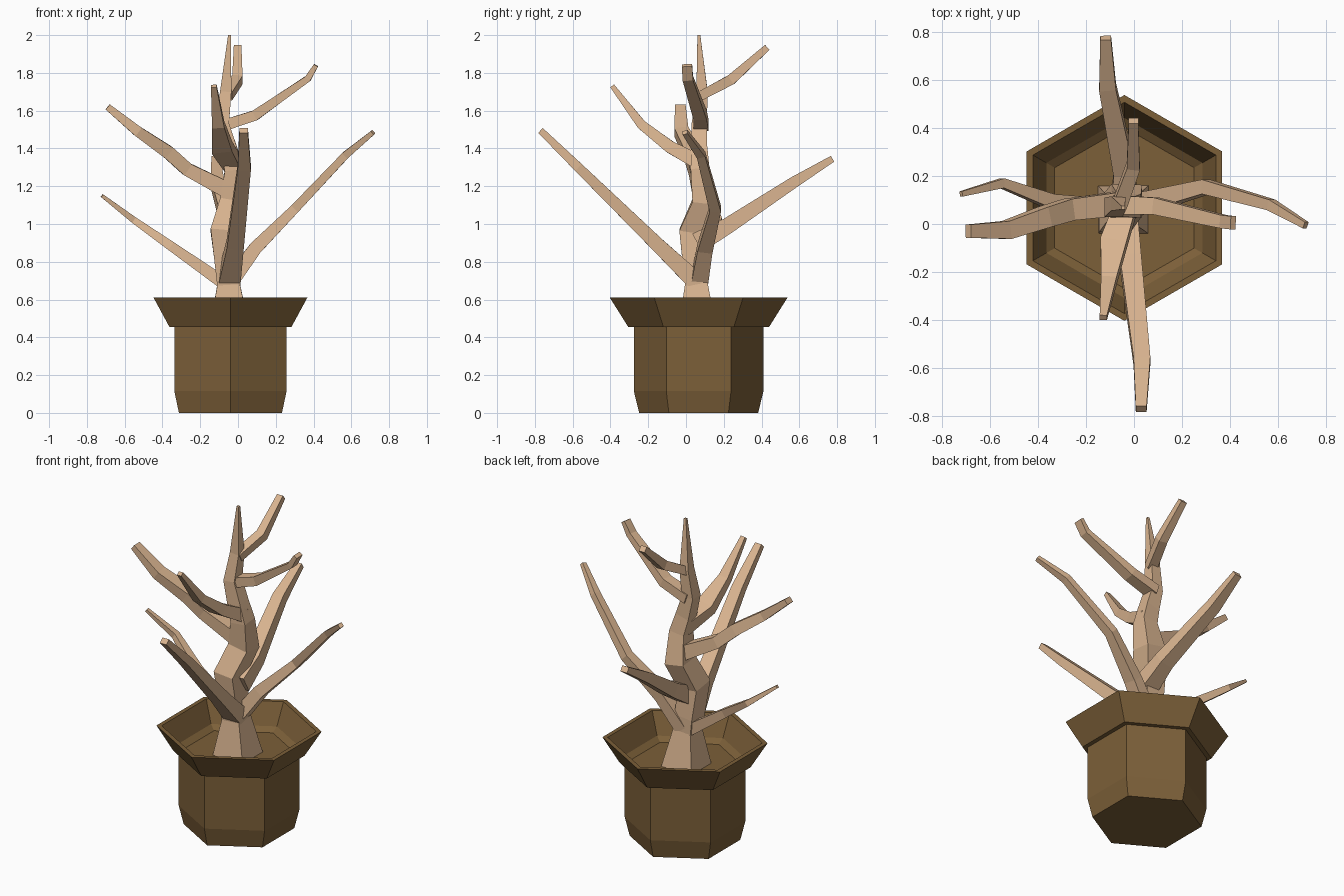
import bpy, bmesh, math
from mathutils import Vector


def material(name, col):
    m = bpy.data.materials.new(name)
    m.diffuse_color = (*col, 1)
    return m


WOOD = material("pale_wood", (0.70, 0.46, 0.28))
CLAY = material("brown_pot", (0.20, 0.115, 0.04))


def skin(name, rings, mat):
    # join successive rings of points and cap both ends
    bm = bmesh.new()
    loops = [[bm.verts.new(p) for p in r] for r in rings]
    n = len(loops[0])
    for a, b in zip(loops, loops[1:]):
        for i in range(n):
            j = (i + 1) % n
            bm.faces.new((a[i], a[j], b[j], b[i]))
    bm.faces.new(loops[0][::-1])
    bm.faces.new(loops[-1])
    bmesh.ops.recalc_face_normals(bm, faces=bm.faces)
    me = bpy.data.meshes.new(name)
    bm.to_mesh(me)
    bm.free()
    me.materials.append(mat)
    ob = bpy.data.objects.new(name, me)
    bpy.context.collection.objects.link(ob)


def limb(name, ref, path):
    # square-section limb: path of (x, y, z, width along ref, depth)
    pts = [Vector(p[:3]) for p in path]
    ref = Vector(ref)
    rings = []
    for i, p in enumerate(pts):
        t = Vector()
        if i > 0:
            t += (p - pts[i - 1]).normalized()
        if i < len(pts) - 1:
            t += (pts[i + 1] - p).normalized()
        t.normalize()
        s = (ref - t * ref.dot(t)).normalized()
        u = t.cross(s)
        w, h = path[i][3] / 2, path[i][4] / 2
        rings.append([p + s * a * w + u * b * h
                      for a, b in ((-1, -1), (1, -1), (1, 1), (-1, 1))])
    skin(name, rings, WOOD)


# hexagonal pot: outside up, over the rim, down to the recessed floor
profile = [(0.315, 0), (0.343, 0.115), (0.343, 0.455), (0.373, 0.455), (0.47, 0.61),
           (0.44, 0.61), (0.375, 0.48), (0.335, 0.455)]
skin("pot", [[(-0.04 + r * math.sin(k * math.pi / 3), 0.067 + r * math.cos(k * math.pi / 3), z)
              for k in range(6)] for r, z in profile], CLAY)

X, Y = (1, 0, 0), (0, 1, 0)

# trunk
limb("trunk", X, [
    (-0.045, 0.06, 0.45, 0.21, 0.20), (-0.05, 0.055, 0.68, 0.12, 0.12),
    (-0.06, 0.05, 0.77, 0.12, 0.13), (-0.08, 0.035, 0.96, 0.13, 0.14),
    (-0.03, 0.10, 1.12, 0.13, 0.13), (-0.02, 0.075, 1.29, 0.10, 0.10),
    (-0.05, 0.07, 1.40, 0.09, 0.085), (-0.085, 0.07, 1.53, 0.075, 0.08),
    (-0.065, 0.085, 1.70, 0.06, 0.06), (-0.045, 0.068, 2.0, 0.015, 0.015)])

# side branches
limb("left_lower_branch", Y, [
    (-0.05, 0.06, 0.67, 0.08, 0.07), (-0.35, 0.095, 0.88, 0.06, 0.05),
    (-0.55, 0.17, 1.02, 0.04, 0.035), (-0.72, 0.125, 1.15, 0.022, 0.018)])
limb("right_lower_branch", Y, [
    (-0.04, 0.07, 0.69, 0.09, 0.08), (0.09, 0.10, 0.87, 0.08, 0.07),
    (0.30, 0.155, 1.08, 0.06, 0.05), (0.57, 0.08, 1.365, 0.045, 0.04),
    (0.715, -0.005, 1.485, 0.028, 0.025)])
limb("left_upper_branch", Y, [
    (-0.02, 0.09, 1.16, 0.10, 0.09), (-0.27, 0.06, 1.29, 0.09, 0.07),
    (-0.37, 0.03, 1.38, 0.085, 0.07), (-0.53, -0.025, 1.49, 0.075, 0.055),
    (-0.69, -0.03, 1.62, 0.055, 0.035)])
limb("right_upper_branch", Y, [
    (-0.08, 0.08, 1.52, 0.08, 0.06), (0.09, 0.075, 1.575, 0.07, 0.055),
    (0.37, 0.01, 1.77, 0.055, 0.035), (0.413, 0.005, 1.84, 0.055, 0.025)])

# front and back branches
limb("front_lower_branch", X, [
    (-0.05, 0.07, 0.68, 0.12, 0.10), (-0.015, -0.15, 0.89, 0.09, 0.075),
    (0.033, -0.57, 1.30, 0.07, 0.05), (0.03, -0.77, 1.495, 0.045, 0.035)])
limb("front_upper_branch", X, [
    (-0.03, 0.08, 1.32, 0.09, 0.08), (-0.085, -0.08, 1.405, 0.11, 0.065),
    (-0.105, -0.235, 1.525, 0.065, 0.05), (-0.128, -0.39, 1.73, 0.03, 0.025)])
limb("back_lower_branch", X, [
    (-0.04, 0.06, 0.90, 0.11, 0.11), (-0.04, 0.22, 0.99, 0.09, 0.085),
    (-0.11, 0.57, 1.22, 0.07, 0.06), (-0.118, 0.775, 1.345, 0.045, 0.035)])
limb("back_upper_branch", X, [
    (-0.06, 0.08, 1.68, 0.06, 0.05), (-0.003, 0.24, 1.765, 0.055, 0.055),
    (-0.002, 0.43, 1.935, 0.04, 0.035)])
